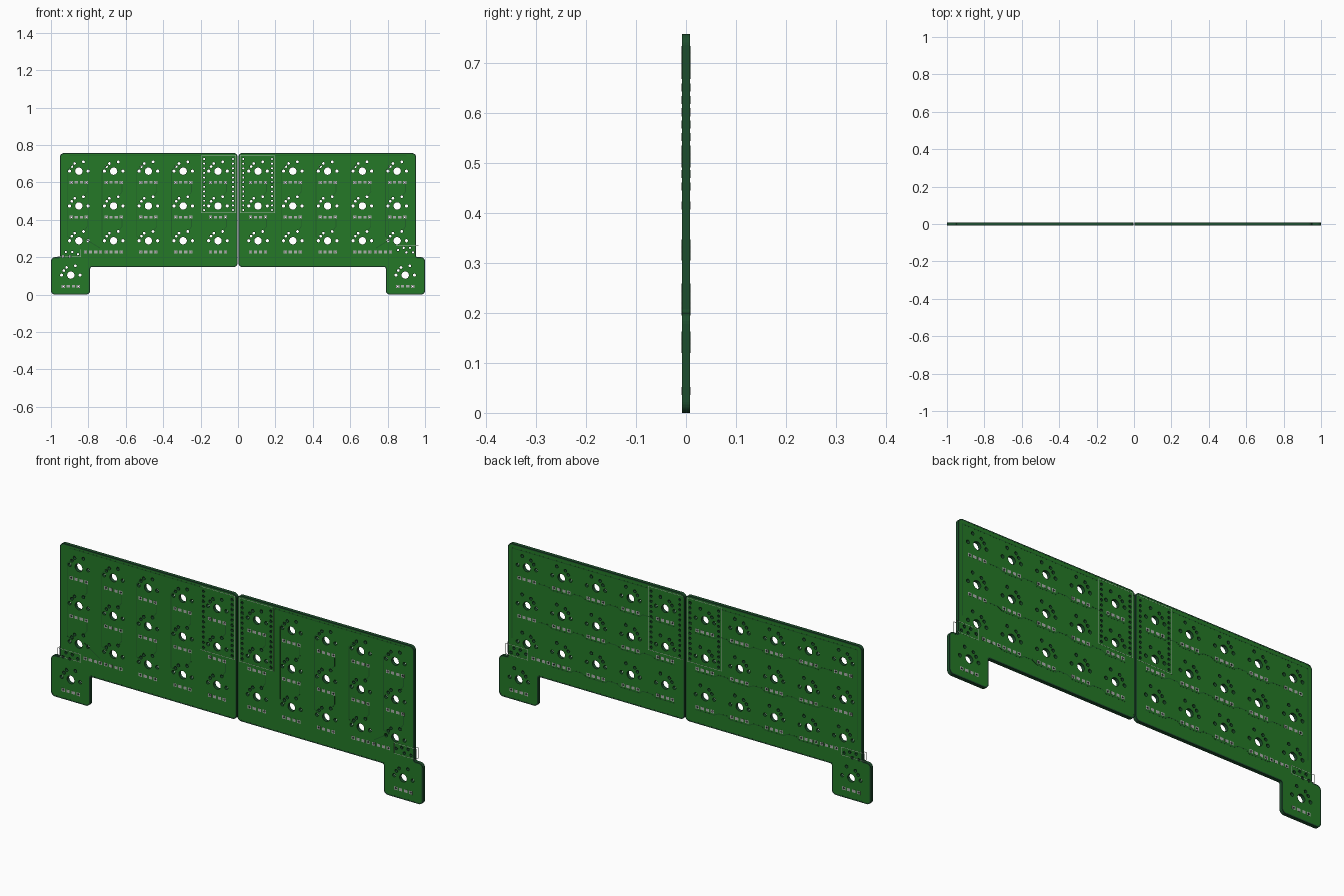
import bpy, bmesh, math
from mathutils import Matrix, Vector

if "Cube" in bpy.data.objects:
    bpy.data.objects.remove(bpy.data.objects["Cube"])

T = 0.008                      # half thickness of the board
PITCH = 0.186
ROWS = [0.660, 0.474, 0.288]
UNIT = 0.00976                 # one millimetre


def material(name, rgb):
    m = bpy.data.materials.new(name)
    m.diffuse_color = (*rgb, 1)
    m.use_nodes = True
    m.node_tree.nodes["Principled BSDF"].inputs["Base Color"].default_value = m.diffuse_color
    return m


GREEN = material("solder_mask", (0.018, 0.19, 0.02))
DARK = material("dark_green", (0.012, 0.075, 0.025))
TRACE = material("trace_green", (0.014, 0.12, 0.022))
METAL = material("pad_metal", (0.42, 0.44, 0.42))
SILK = material("print_grey", (0.4, 0.48, 0.4))


def circle(x, z, r, n=14):
    return [(x + r * math.cos(2 * math.pi * i / n), z + r * math.sin(2 * math.pi * i / n))
            for i in range(n)]


def rect(x, z, w, h):
    return [(x - w/2, z - h/2), (x + w/2, z - h/2), (x + w/2, z + h/2), (x - w/2, z + h/2)]


def outline(side, inset=0.0):
    """Rounded outline of one half, anticlockwise, optionally inset."""
    pts = [(0.002, 0.757), (0.952, 0.757), (0.952, 0.2), (1, 0.2),
           (1, 0.0), (0.79, 0.0), (0.79, 0.147), (0.002, 0.147)]
    pts = [Vector((side * x, z)) for x, z in pts]
    if side > 0:
        pts.reverse()
    out, n = [], len(pts)
    for i, p in enumerate(pts):
        a, b = (p - pts[i-1]).normalized(), (pts[(i+1) % n] - p).normalized()
        q = p + inset * Vector((-a.y - b.y, a.x + b.x))
        convex = a.x * b.y - a.y * b.x > 0
        r = 0.022 - inset if convex else 0.008 + inset
        s, e = q - a * r, q + b * r
        c = q - a * r + b * r
        for k in range(7):
            t = k / 6 * math.pi / 2
            v = c + (s - c) * math.cos(t) + (e - c) * math.sin(t)
            out.append((v.x, v.y))
    return out


def plate(name, loops, depth, mats):
    """Flat filled shape with holes, standing upright, thickened both ways."""
    cu = bpy.data.curves.new(name, 'CURVE')
    cu.dimensions, cu.fill_mode, cu.extrude = '2D', 'BOTH', depth
    for loop in loops:
        s = cu.splines.new('POLY')
        s.points.add(len(loop) - 1)
        for p, (x, z) in zip(s.points, loop):
            p.co = (x, z, 0, 1)
        s.use_cyclic_u = True
    tmp = bpy.data.objects.new(name + "_tmp", cu)
    bpy.context.collection.objects.link(tmp)
    me = bpy.data.meshes.new_from_object(tmp.evaluated_get(bpy.context.evaluated_depsgraph_get()))
    bpy.data.objects.remove(tmp)
    me.transform(Matrix.Rotation(math.pi / 2, 4, 'X'))
    bm = bmesh.new()
    bm.from_mesh(me)
    bmesh.ops.remove_doubles(bm, verts=bm.verts, dist=1e-5)
    bmesh.ops.recalc_face_normals(bm, faces=bm.faces)
    me.materials.clear()
    for m in mats:
        me.materials.append(m)
    for f in bm.faces:
        f.smooth = False
        f.material_index = 0 if abs(f.normal.y) > 0.5 else len(mats) - 1
    bm.to_mesh(me)
    bm.free()
    me.name = name
    ob = bpy.data.objects.new(name, me)
    bpy.context.collection.objects.link(ob)
    return ob


def lines(name, paths, width, mat):
    """Thin raised lines; each path is (face, points), face -1 front, 1 back."""
    bm = bmesh.new()
    for face, pts in paths:
        for p, q in zip(pts, pts[1:]):
            p, q = Vector(p), Vector(q)
            d = q - p
            mid = (p + q) / 2
            m = (Matrix.Translation((mid.x, face * T, mid.y))
                 @ Matrix.Rotation(-math.atan2(d.y, d.x), 4, 'Y')
                 @ Matrix.Diagonal((d.length + width, 0.0008, width, 1)))
            bmesh.ops.create_cube(bm, size=1, matrix=m)
    me = bpy.data.meshes.new(name)
    bm.to_mesh(me)
    bm.free()
    me.materials.append(mat)
    bpy.context.collection.objects.link(bpy.data.objects.new(name, me))


def closed(x0, x1, z0, z1):
    return [(x0, z0), (x1, z0), (x1, z1), (x0, z1), (x0, z0)]


for side, label in ((-1, "left"), (1, "right")):
    cols = [side * (0.107 + PITCH * i) for i in range(5)]
    thumb = (side * 0.894, 0.104)
    keys = [(x, z) for x in cols for z in ROWS] + [thumb]
    holes, pads, rings, traces = [], [], [], []

    # switch holes: post, two pegs and pins
    for x, z in keys:
        holes.append(circle(x, z, 2 * UNIT, 24))
        for dx in (-5.08, 5.08):
            holes.append(circle(x + dx * UNIT, z, 0.0085))
        for dx, dz, r in ((-3.81, 2.54, 0.0072), (-2.3, 4.2, 0.0072), (2.54, 5.08, 0.0075)):
            holes.append(circle(x + dx * UNIT, z + dz * UNIT, r))
            rings.append((x + dx * UNIT, z + dz * UNIT, r, 0.0015))

        # diode pads; the outer bottom diode moves inwards beside the jack
        corner = abs(x) > 0.8 and z == ROWS[2]
        ux = side * 0.775 if corner else x
        for dx in (-0.04, 0.04):
            c = circle(ux + dx, z - 0.06, 0.004, 10)
            holes.append(c)
            pads += [rect(ux + dx, z - 0.06, 0.018, 0.016), c]
        for dx in (-0.014, 0.014):
            pads.append(rect(ux + dx, z - 0.06, 0.017, 0.014))

    # controller header holes
    hx = (-0.181, -0.027) if side < 0 else (0.028, 0.182)
    for x in hx:
        for i in range(12):
            holes.append(circle(x, 0.725 - 0.0248 * i, 0.0055, 10))
            rings.append((x, 0.725 - 0.0248 * i, 0.0055, 0.0025))

    # cable jack holes
    jz = 0.216 if side < 0 else 0.238
    for x, dz in ((0.856, 0), (0.886, 0.012), (0.92, 0.012), (0.936, -0.012), (0.9, -0.012)):
        holes.append(circle(side * x, jz + dz, 0.006, 12))
        rings.append((side * x, jz + dz, 0.006, 0.003))

    plate(label + "_board", [outline(side)] + holes, T, [GREEN, DARK])
    plate(label + "_board_rim", [outline(side, 0.0), outline(side, 0.006)], T + 0.0003, [DARK])
    plate(label + "_diode_pads", pads, T + 0.0006, [METAL])
    plate(label + "_pin_rings", [circle(x, z, a, 12) for x, z, r, w in rings
                                 for a in (r, r + w)], T + 0.0005, [DARK])

    # column traces on the front
    for x in cols:
        a = x - 0.062
        if abs(x) > 0.12:
            traces.append((-1, [(x - 0.037, 0.69), (a, 0.665), (a, 0.31), (x - 0.037, 0.3)]))
        for z in ROWS[:2]:
            traces.append((-1, [(x + 0.045, z - 0.07), (x + 0.045, z - 0.11), (x + 0.03, z - 0.13)]))
    traces.append((-1, [(side * 0.19, 0.742), (side * 0.90, 0.742)]))
    traces.append((-1, [(side * 0.82, 0.3), (side * 0.74, 0.25)]))
    # row traces on the back
    for z in ROWS:
        pts = []
        for x in cols[:4]:
            pts += [(x - side * 0.05, z - 0.075), (x + side * 0.05, z - 0.075),
                    (x + side * 0.075, z - 0.062), (x + side * 0.12, z - 0.062)]
        traces.append((1, pts))
    traces.append((1, [(side * 0.93, 0.30), (side * 0.93, 0.735), (side * 0.2, 0.735)]))
    lines(label + "_traces", traces, 0.004, TRACE)

    # printed outlines of the controller and the cable jack
    mx = (-0.196, -0.012) if side < 0 else (0.013, 0.197)
    jack = (-0.965, -0.84) if side < 0 else (0.845, 0.965)
    prints = []
    for face in (-1, 1):
        prints.append((face, closed(*mx, 0.437, 0.745)))
        prints.append((face, closed(*jack, 0.203 if side < 0 else 0.212, jz + 0.025)))
    lines(label + "_printed_outlines", prints, 0.002, SILK)
